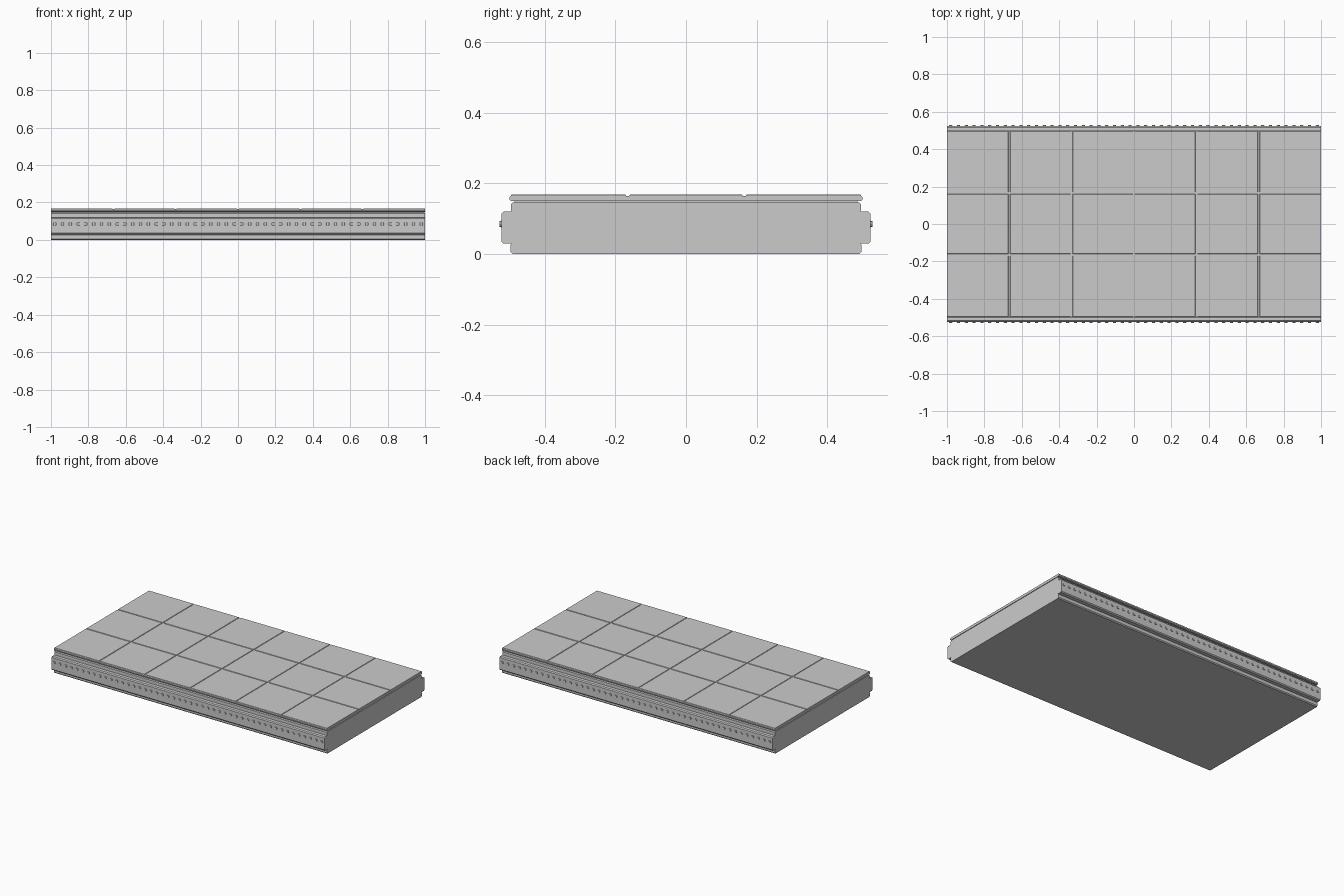
import bpy, bmesh, math
from mathutils import Matrix

if "Cube" in bpy.data.objects:
    bpy.data.objects.remove(bpy.data.objects["Cube"])


def finish(name, bm):
    bmesh.ops.recalc_face_normals(bm, faces=bm.faces)
    mesh = bpy.data.meshes.new(name)
    bm.to_mesh(mesh)
    bm.free()
    ob = bpy.data.objects.new(name, mesh)
    bpy.context.collection.objects.link(ob)
    return ob


def extrude_profile(name, half, length=2.0):
    """Mirror a half profile (y, z) and sweep it along x."""
    pts = half + [(-y, z) for y, z in reversed(half)]
    bm = bmesh.new()
    face = bm.faces.new([bm.verts.new((-length / 2, y, z)) for y, z in pts])
    new = bmesh.ops.extrude_face_region(bm, geom=[face])["geom"]
    verts = [g for g in new if isinstance(g, bmesh.types.BMVert)]
    bmesh.ops.translate(bm, verts=verts, vec=(length, 0, 0))
    return finish(name, bm)


# Main body with a chamfered tongue along the front and back
extrude_profile("platform_body", [
    (0.491, 0.0), (0.497, 0.006), (0.497, 0.026), (0.493, 0.030),
    (0.517, 0.030), (0.523, 0.036), (0.523, 0.114), (0.517, 0.120),
    (0.495, 0.120), (0.495, 0.141), (0.490, 0.146)])

# Recessed seam between the body and the top slab
extrude_profile("seam_strip", [(0.485, 0.144), (0.485, 0.152)], 1.99)

# Top slab with rounded long edges
extrude_profile("top_slab", [
    (0.495, 0.150), (0.500, 0.154), (0.500, 0.161), (0.496, 0.1645)])

# Floor tiles, 6 by 3, with narrow grooves between them
bm = bmesh.new()
cols, rows, gap, bevel = 6, 3, 0.010, 0.0015
x_edges = [-1 + 2 * i / cols for i in range(cols + 1)]
y_edges = [-0.496 + 0.992 * j / rows for j in range(rows + 1)]
for i in range(cols):
    for j in range(rows):
        x0 = x_edges[i] + (gap / 2 if i else 0)
        x1 = x_edges[i + 1] - (gap / 2 if i < cols - 1 else 0)
        y0 = y_edges[j] + (gap / 2 if j else 0)
        y1 = y_edges[j + 1] - (gap / 2 if j < rows - 1 else 0)
        rings = []
        for z, b in ((0.164, 0), (0.1665, 0), (0.168, bevel)):
            rings.append([bm.verts.new(p) for p in (
                (x0 + b, y0 + b, z), (x1 - b, y0 + b, z),
                (x1 - b, y1 - b, z), (x0 + b, y1 - b, z))])
        for lo, hi in zip(rings, rings[1:]):
            for k in range(4):
                n = (k + 1) % 4
                bm.faces.new((lo[k], lo[n], hi[n], hi[k]))
        bm.faces.new(rings[-1])
        bm.faces.new(rings[0][::-1])
finish("floor_tiles", bm)

# Row of small rivets on each tongue
for name, side in (("front_rivets", -1), ("back_rivets", 1)):
    bm = bmesh.new()
    for i in range(48):
        m = (Matrix.Translation((-0.98 + 1.96 * i / 47, side * 0.524, 0.085))
             @ Matrix.Rotation(-side * math.pi / 2, 4, 'X'))
        bmesh.ops.create_cone(bm, cap_ends=True, segments=8, radius1=0.010,
                              radius2=0.008, depth=0.008, matrix=m)
    finish(name, bm)
